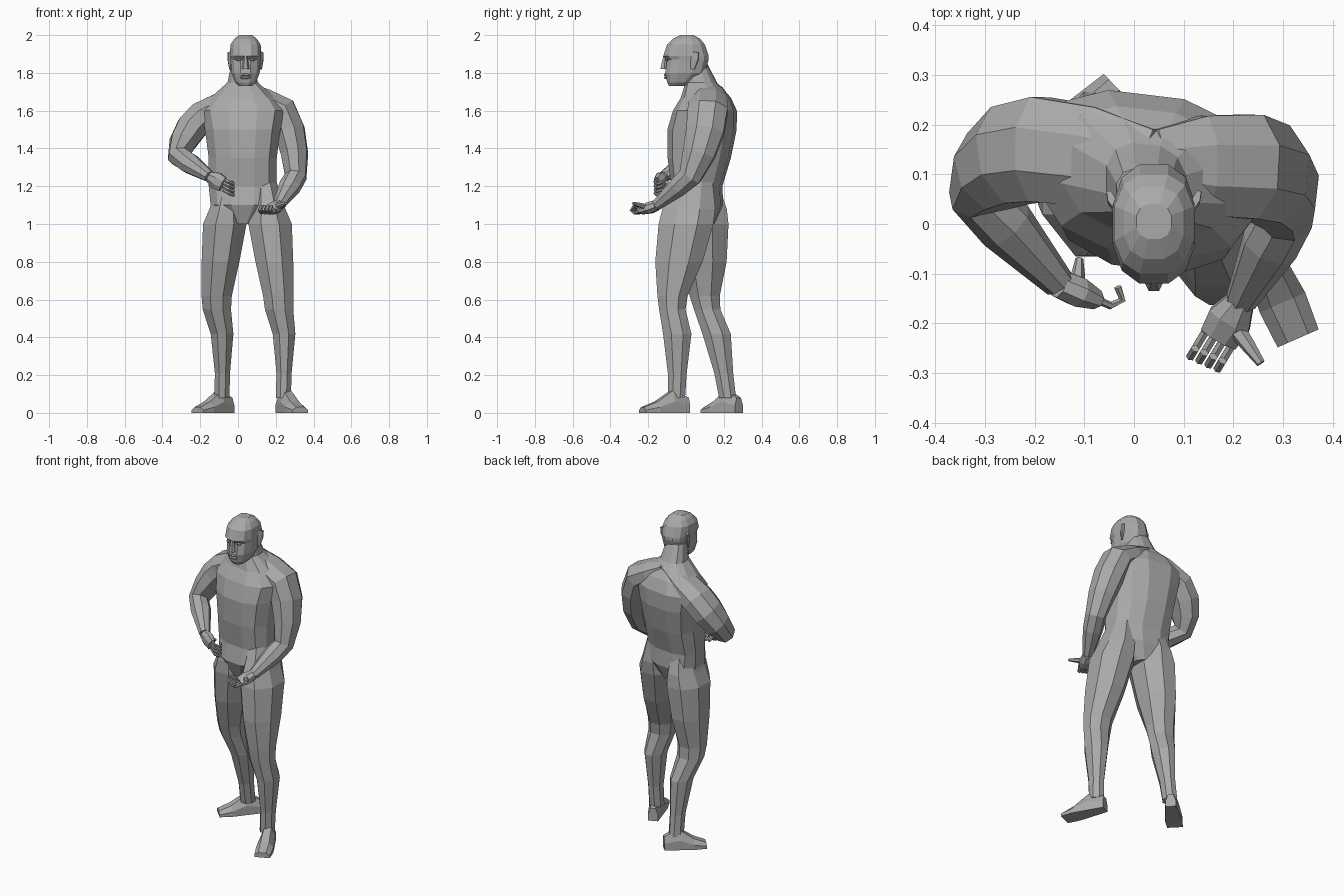
import bpy, bmesh, math
from mathutils import Vector

if "Cube" in bpy.data.objects:
    bpy.data.objects.remove(bpy.data.objects["Cube"], do_unlink=True)

# One plain clay material for the whole figure
clay = bpy.data.materials.new("clay_grey")
clay.use_nodes = True
colour = (0.4, 0.4, 0.4, 1)
clay.diffuse_color = colour
clay.node_tree.nodes["Principled BSDF"].inputs["Base Color"].default_value = colour


def add_part(name, bm):
    """Turn a bmesh into a flat-shaded clay object."""
    bmesh.ops.recalc_face_normals(bm, faces=bm.faces)
    mesh = bpy.data.meshes.new(name)
    bm.to_mesh(mesh)
    bm.free()
    mesh.materials.append(clay)
    bpy.context.collection.objects.link(bpy.data.objects.new(name, mesh))


def skin(name, rings):
    """Bridge a list of equal point rings into a closed part."""
    bm = bmesh.new()
    loops = [[bm.verts.new(point) for point in ring] for ring in rings]
    count = len(loops[0])
    for low, high in zip(loops, loops[1:]):
        for i in range(count):
            j = (i + 1) % count
            bm.faces.new((low[i], low[j], high[j], high[i]))
    bm.faces.new(loops[0])
    bm.faces.new(loops[-1])
    add_part(name, bm)


def unit_ring(count, power=1.0):
    """Polygon with flat sides on the axes, touching the unit square."""
    points = []
    for i in range(count):
        angle = math.tau * (i + 0.5) / count
        c, s = math.cos(angle), math.sin(angle)
        points.append((math.copysign(abs(c) ** power, c), math.copysign(abs(s) ** power, s)))
    widest = max(x for x, y in points)
    deepest = max(y for x, y in points)
    return [(x / widest, y / deepest) for x, y in points]


def stack(name, centre_x, levels, twist=0.0):
    """Level sections given as height, half width, front and back."""
    rings = []
    for z, half, front, back in levels:
        middle, depth = (front + back) / 2, (back - front) / 2
        rings.append([Vector((centre_x + half * u, middle + depth * v - twist * half * u, z))
                      for u, v in unit_ring(12, 0.8)])
    skin(name, rings)


def limb(name, path, count=8, start=(0, 1, 0)):
    """Sections square to a path of points, each with two radii."""
    side, rings = Vector(start), []
    for i, (point, wide, deep) in enumerate(path):
        ahead = path[min(i + 1, len(path) - 1)][0] - path[max(i - 1, 0)][0]
        ahead.normalize()
        side = (side - ahead * side.dot(ahead)).normalized()
        other = ahead.cross(side)
        rings.append([point + side * wide * u + other * deep * v for u, v in unit_ring(count)])
    skin(name, rings)


def blob(name, centre, size):
    """Small faceted ball stretched along the axes."""
    bm = bmesh.new()
    bmesh.ops.create_icosphere(bm, subdivisions=2, radius=1)
    bmesh.ops.scale(bm, vec=size, verts=bm.verts)
    bmesh.ops.translate(bm, vec=centre, verts=bm.verts)
    add_part(name, bm)


def along(first, middle, last, t):
    """Point on a two-bone chain: 0 first joint, 1 middle, 2 last."""
    return first.lerp(middle, t) if t <= 1 else middle.lerp(last, t - 1)


def leg(name, hip, knee, ankle):
    """Level sections down the leg: position, half width, half depth, calf push."""
    joints = [Vector(j) for j in (hip, knee, ankle)]
    rings = []
    for t, wide, deep, push in ((-.55, .06, .1, 0), (-.2, .09, .14, 0), (0, .115, .145, 0),
                                (.5, .1, .125, 0), (.95, .08, .08, 0), (1.1, .075, .07, 0),
                                (1.35, .06, .075, .02), (1.75, .04, .05, .01),
                                (2, .04, .045, 0)):
        centre = along(*joints, t)
        rings.append([centre + Vector((wide * u + push, deep * v + push, 0))
                      for u, v in unit_ring(8)])
    skin(name, rings)


def foot(name, heel, toe):
    """Wedge foot: position along the sole, half width, height."""
    heel, toe = Vector(heel), Vector(toe)
    side = (toe - heel).normalized().cross(Vector((0, 0, -1)))
    rings = []
    for t, wide, height in ((0, .03, .08), (.35, .04, .12), (.7, .05, .06), (1, .045, .03)):
        rings.append([heel.lerp(toe, t) + side * wide * u + Vector((0, 0, height * v))
                      for u, v in ((-1, 0), (-1, .5), (-.5, 1), (.5, 1), (1, .5), (1, 0))])
    skin(name, rings)


def arm(name, shoulder, elbow, wrist):
    """Arm with its neck muscle and shoulder cap, bulging out and back."""
    neck = Vector((.04, .12, 1.71))
    bulge = Vector((math.copysign(.02, shoulder.x), .015, 0))
    limb(name, [(neck, .07, .04), (neck.lerp(shoulder, .5), .1, .065),
                (shoulder, .105, .08),
                (shoulder.lerp(elbow, .3) + bulge, .1, .08),
                (shoulder.lerp(elbow, .65) + bulge, .085, .07),
                (elbow, .06, .055), (elbow.lerp(wrist, .35), .052, .055),
                (wrist, .028, .03)])


def hand(label, wrist, knuckle, across, curl, thumb_tip):
    """Palm with four evenly spread, curling fingers and a thumb."""
    across, curl = Vector(across).normalized(), Vector(curl).normalized()
    ahead = (knuckle - wrist).normalized()
    palm = wrist.lerp(knuckle, .5)
    limb(label + "_palm", [(wrist, .028, .028), (palm, .045, .03), (knuckle, .04, .02)],
         8, across)
    for i in range(4):
        base = knuckle + across * .02 * (i - 1.5)
        bends = [base + ahead * reach + curl * rise
                 for reach, rise in ((0, 0), (.04, 0), (.06, .02), (.04, .04))]
        limb(f"{label}_finger_{i + 1}", [(bend, .008, .008) for bend in bends], 6, across)
    limb(label + "_thumb", [(palm, .018, .018), (palm.lerp(Vector(thumb_tip), .6), .013, .013),
                            (Vector(thumb_tip), .008, .008)], 6, across)


# Torso and neck, turned slightly so the left side leads
stack("torso", .025, [
    (1, .06, -.05, .15),
    (1.1, .17, -.09, .19),
    (1.2, .18, -.07, .185),
    (1.35, .18, -.09, .23),
    (1.5, .2, -.09, .26),
    (1.6, .22, -.06, .26),
    (1.67, .17, -.02, .23),
    (1.75, .08, 0, .16),
    (1.85, .06, 0, .11),
], .12)

# Head
face_x = .04
stack("head", face_x, [
    (1.73, .035, -.09, 0),
    (1.75, .055, -.1, .04),
    (1.8, .075, -.11, .1),
    (1.87, .08, -.1, .12),
    (1.89, .083, -.12, .12),
    (1.95, .08, -.1, .1),
    (1.98, .06, -.07, .075),
    (2, .035, -.03, .04),
])

# Facial features
limb("nose", [(Vector((face_x, -.115, 1.82)), .02, .02),
              (Vector((face_x, -.11, 1.89)), .01, .01)], 6)
for label, z in (("upper_lip", 1.79), ("lower_lip", 1.775)):
    blob(label, (face_x, -.105, z), (.03, .012, .008))
for label, sign in (("left", 1), ("right", -1)):
    blob(label + "_eye", (face_x + sign * .035, -.1, 1.87), (.016, .01, .008))
    # Ear leaning outwards towards its back edge
    lobe = Vector((face_x + sign * .08, .035, 1.82))
    crown = Vector((face_x + sign * .085, .05, 1.91))
    limb(label + "_ear", [(lobe, .01, .006), (lobe.lerp(crown, .6), .022, .01),
                          (crown, .018, .008)], 6, (sign * .4, 1, 0))

# Legs: the left one leads, the right one trails
leg("left_leg", (.17, 0, 1), (.215, -.075, .6), (.24, -.05, .08))
leg("right_leg", (-.07, .08, 1), (-.115, .1, .6), (-.085, .22, .08))
foot("left_foot", (.225, .01, 0), (.33, -.23, 0))
foot("right_foot", (-.04, .28, 0), (-.215, .11, 0))

# Right arm: hand half closed in front of the waist
right_wrist = Vector((-.15, -.12, 1.25))
arm("right_arm", Vector((-.19, .15, 1.57)), Vector((-.315, .06, 1.36)), right_wrist)
hand("right", right_wrist, Vector((-.08, -.15, 1.21)), (0, 0, 1), (.4, 1, 0), (-.11, -.07, 1.2))

# Left arm: palm turned up by the hip
left_wrist = Vector((.215, -.155, 1.1))
arm("left_arm", Vector((.23, .115, 1.6)), Vector((.305, .02, 1.25)), left_wrist)
hand("left", left_wrist, Vector((.17, -.23, 1.07)), (.9, -.4, 0), (0, 0, 1), (.255, -.28, 1.11))
